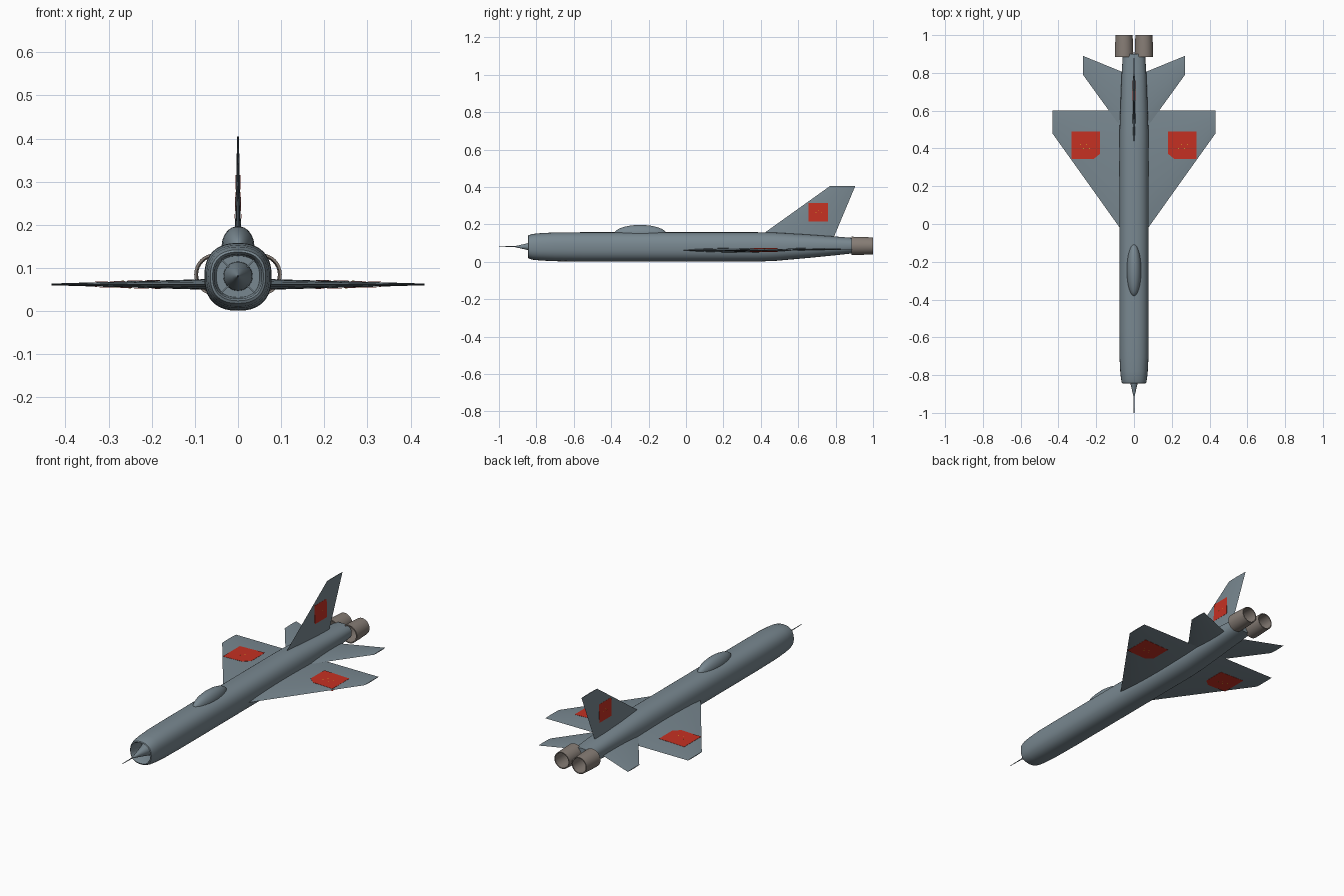
import bpy, bmesh, math
from mathutils import Vector

if "Cube" in bpy.data.objects:
    bpy.data.objects.remove(bpy.data.objects["Cube"], do_unlink=True)


def material(name, rgb):
    m = bpy.data.materials.new(name)
    m.use_nodes = True
    m.diffuse_color = (*rgb, 1)
    bsdf = m.node_tree.nodes["Principled BSDF"]
    bsdf.inputs["Base Color"].default_value = (*rgb, 1)
    bsdf.inputs["Roughness"].default_value = 0.6
    return m


GREY = material("blue grey skin", (0.19, 0.245, 0.28))
METAL = material("warm exhaust metal", (0.24, 0.205, 0.18))
RED = material("marking red", (0.56, 0.03, 0.016))
YELLOW = material("marking yellow", (0.85, 0.65, 0.03))


def make(name, verts, faces, mat, smooth=True):
    """Turn points and faces into an object with outward normals."""
    mesh = bpy.data.meshes.new(name)
    mesh.from_pydata([tuple(v) for v in verts], [], faces)
    bm = bmesh.new()
    bm.from_mesh(mesh)
    bmesh.ops.recalc_face_normals(bm, faces=bm.faces)
    bm.to_mesh(mesh)
    bm.free()
    mesh.materials.append(mat)
    obj = bpy.data.objects.new(name, mesh)
    bpy.context.collection.objects.link(obj)
    if smooth:
        bpy.ops.object.select_all(action='DESELECT')
        obj.select_set(True)
        bpy.context.view_layer.objects.active = obj
        bpy.ops.object.shade_smooth_by_angle(angle=math.radians(35))
    return obj


def loft(name, rings, mat, closed=False):
    """Skin a list of equal rings; cap the ends or join last to first."""
    n, count = len(rings[0]), len(rings)
    verts = [p for r in rings for p in r]
    faces = []
    for i in range(count if closed else count - 1):
        a, b = i * n, (i + 1) % count * n
        faces += [(a + k, a + (k + 1) % n, b + (k + 1) % n, b + k) for k in range(n)]
    if not closed:
        faces += [tuple(range(n)), tuple(range((count - 1) * n, count * n))]
    return make(name, verts, faces, mat)


def ring(y, w, low, high, cx=0, power=2.0, n=32):
    """Superellipse section standing across the length axis."""
    pts = []
    for k in range(n):
        c, s = math.cos(math.tau * k / n), math.sin(math.tau * k / n)
        x = math.copysign(abs(c) ** (2 / power), c) * w
        z = math.copysign(abs(s) ** (2 / power), s) * (high - low) / 2
        pts.append((cx + x, y, (low + high) / 2 + z))
    return pts


def blade(name, root, tip, thick_root, thick_tip, axis):
    """Tapered lens-section surface; root and tip are (leading, trailing)."""
    rings = []
    for (lead, trail), t in ((root, thick_root), (tip, thick_tip)):
        lead, trail = Vector(lead), Vector(trail)
        steps = [i / 8 for i in range(9)]
        up = [lead.lerp(trail, u) + axis * t * math.sin(math.pi * u) ** 0.7 if 0 < u < 1
              else lead.lerp(trail, u) for u in steps]
        down = [lead.lerp(trail, u) - axis * t * math.sin(math.pi * u) ** 0.7
                for u in reversed(steps[1:-1])]
        rings.append(up + down)
    return loft(name, rings, GREY)


def plate(name, outline, mat, offset):
    """Thin flat plate with the given depth vector."""
    n = len(outline)
    verts = [Vector(p) for p in outline] + [Vector(p) + offset for p in outline]
    faces = [tuple(range(n)), tuple(range(n, 2 * n))]
    faces += [(k, (k + 1) % n, n + (k + 1) % n, n + k) for k in range(n)]
    return make(name, verts, faces, mat, False)


X, Z = Vector((1, 0, 0)), Vector((0, 0, 1))

# Fuselage with a hollow nose intake, from the duct's back wall outward and aft
stations = [
    (-0.76, 0.05, 0.032, 0.128), (-0.835, 0.055, 0.029, 0.131),
    (-0.845, 0.059, 0.024, 0.137), (-0.842, 0.064, 0.018, 0.142),
    (-0.82, 0.069, 0.011, 0.149), (-0.78, 0.073, 0.007, 0.153),
    (-0.70, 0.077, 0.003, 0.157), (-0.55, 0.078, 0.001, 0.158),
    (0.38, 0.078, 0.001, 0.158), (0.48, 0.077, 0.005, 0.156),
    (0.65, 0.071, 0.02, 0.146), (0.80, 0.065, 0.035, 0.135),
    (0.90, 0.059, 0.046, 0.127)]
loft("fuselage", [ring(y, w, a, b, power=2.4, n=40) for y, w, a, b in stations], GREY)

# Intake cone, its struts and the nose probe
loft("intake_cone", [ring(y, r, 0.081 - r, 0.081 + r) for y, r in
                     ((-0.755, 0.034), (-0.79, 0.033), (-0.86, 0.015), (-0.918, 0.002))], GREY)
loft("nose_probe", [ring(y, r, 0.081 - r, 0.081 + r, n=8) for y, r in
                    ((-0.90, 0.003), (-1.0, 0.0015))], GREY)
for i in range(4):
    a = math.tau * (i + 0.5) / 4
    out = Vector((math.cos(a), 0, math.sin(a)))
    side = Vector((-out.z, 0, out.x)) * 0.003
    base = Vector((0, -0.80, 0.081)) - side / 2
    p, q = base + out * 0.02, base + out * 0.063
    back = Vector((0, 0.05, 0))
    plate("intake_strut_%d" % (i + 1), [p, q, q + back, p + back], GREY, side)

# Canopy blister
bpy.ops.mesh.primitive_uv_sphere_add(segments=32, ring_count=16, location=(0, -0.245, 0.15))
canopy = bpy.context.object
canopy.name = "canopy"
canopy.scale = (0.038, 0.138, 0.047)
canopy.data.materials.append(GREY)
bpy.ops.object.shade_smooth_by_angle(angle=math.radians(35))

# Tail fin
blade("tail_fin", ((0, 0.343, 0.10), (0, 0.777, 0.10)),
      ((0, 0.77, 0.405), (0, 0.905, 0.405)), 0.009, 0.002, X)

for side, s in (("left", 1), ("right", -1)):
    # Main wing and tailplane
    blade(side + "_wing", ((s * 0.05, -0.055, 0.062), (s * 0.05, 0.6, 0.062)),
          ((s * 0.432, 0.48, 0.062), (s * 0.432, 0.6, 0.062)), 0.013, 0.002, Z)
    blade(side + "_tailplane", ((s * 0.03, 0.458, 0.067), (s * 0.03, 0.792, 0.067)),
          ((s * 0.27, 0.79, 0.067), (s * 0.27, 0.89, 0.067)), 0.008, 0.002, Z)

    # Exhaust nozzle: open tube with a thin wall
    wall = ((0.885, 0.049), (0.94, 0.048), (1.0, 0.045),
            (1.0, 0.040), (0.94, 0.042), (0.885, 0.043))
    loft(side + "_nozzle", [ring(y, r, 0.085 - r, 0.085 + r, cx=s * 0.0525) for y, r in wall],
         METAL, closed=True)

    # Wing markings above and below, tilted to follow the taper
    for level, d in (("upper", 1), ("lower", -1)):
        def on_wing(x, y, lift):
            half = 0.013 - 0.0288 * (x - 0.05)
            return Vector((s * x, y, 0.062 + d * (half + lift)))
        panel = [(0.18, 0.372), (0.18, 0.49), (0.332, 0.49), (0.332, 0.343), (0.215, 0.343)]
        plate("%s_%s_wing_marking" % (side, level), [on_wing(x, y, 0.0004) for x, y in panel],
              RED, Z * d * 0.001)
        for k in range(4):
            x, y = 0.235 + 0.016 * k, 0.40 + 0.02 * (k % 2)
            dot = [(x - 0.003, y), (x, y + 0.003), (x + 0.003, y), (x, y - 0.003)]
            plate("%s_%s_wing_dot_%d" % (side, level, k + 1),
                  [on_wing(u, v, 0.0012) for u, v in dot], YELLOW, Z * d * 0.0006)

    # Fin marking
    panel = [(0.655, 0.215), (0.76, 0.215), (0.76, 0.315), (0.655, 0.315)]
    plate(side + "_fin_marking",
          [(s * (0.0094 - 0.023 * (z - 0.10)), y, z) for y, z in panel], RED, X * s * 0.001)
    for k in range(3):
        y, z = 0.695 + 0.014 * k, 0.262 + 0.012 * (k % 2)
        dot = [(y - 0.002, z), (y, z + 0.002), (y + 0.002, z), (y, z - 0.002)]
        plate("%s_fin_dot_%d" % (side, k + 1),
              [(s * (0.0102 - 0.023 * (v - 0.10)), u, v) for u, v in dot],
              YELLOW, X * s * 0.0006)
